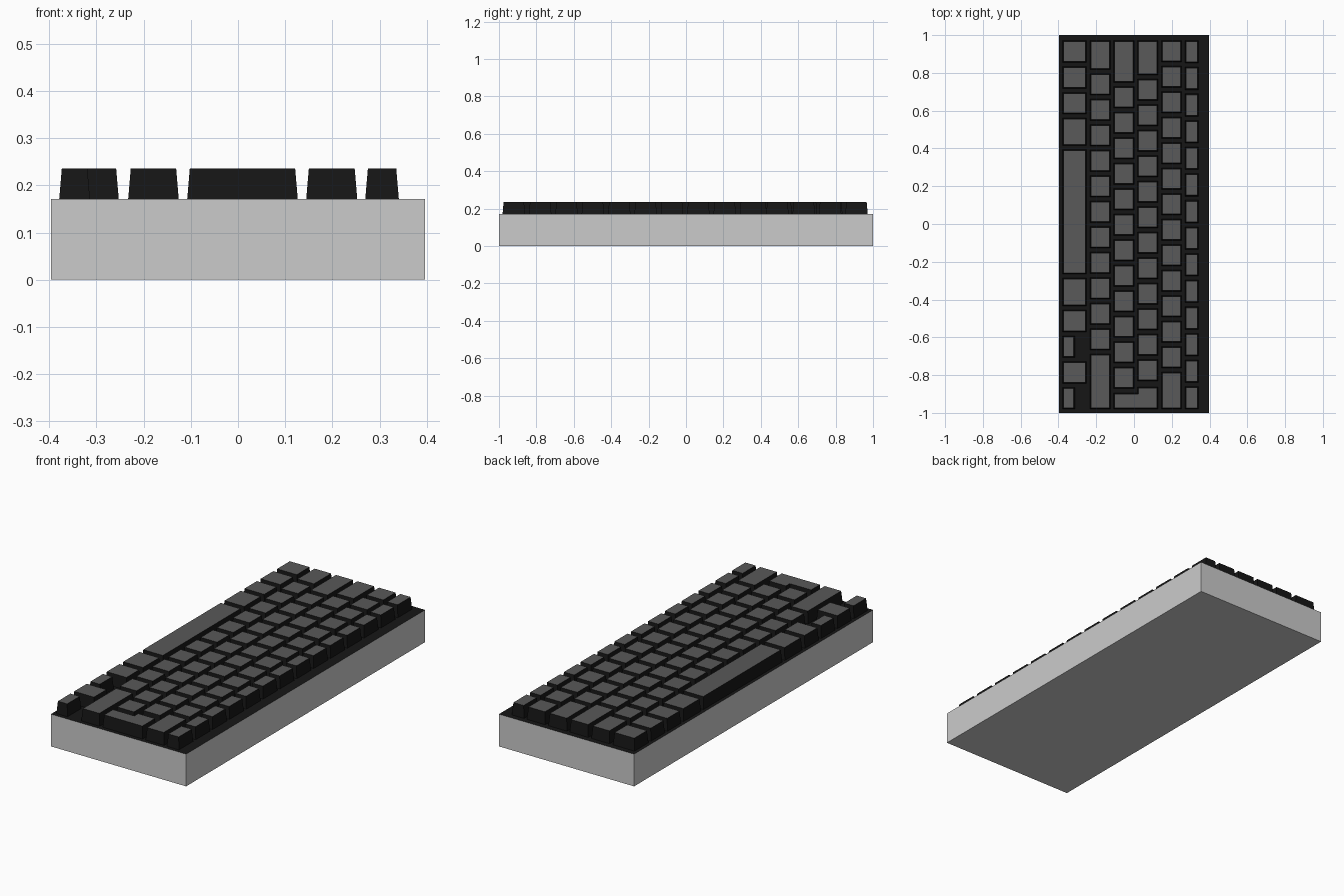
import bpy, bmesh
from mathutils import Vector

if "Cube" in bpy.data.objects:
    bpy.data.objects.remove(bpy.data.objects["Cube"])

def material(name, v):
    m = bpy.data.materials.new(name)
    m.diffuse_color = (v, v, v, 1)
    m.use_nodes = True
    m.node_tree.nodes["Principled BSDF"].inputs["Base Color"].default_value = m.diffuse_color
    return m

BLACK = material("black", 0.008)
TOP = material("dark_grey", 0.1)
CASE = material("case_grey", 0.8)

BASE_Z, KEY_Z = 0.171, 0.236
U, GAP, START, FLARE = 0.135, 0.032, 0.966, 0.0055

def prism(name, base, top, z0, z1, mats, bottom=True):
    """Closed prism between two outlines; mats = (side, top)."""
    bm = bmesh.new()
    lo = [bm.verts.new((x, y, z0)) for x, y in base]
    hi = [bm.verts.new((x, y, z1)) for x, y in top]
    n = len(lo)
    for i in range(n):
        j = (i + 1) % n
        bm.faces.new((lo[i], lo[j], hi[j], hi[i]))
    bm.faces.new(hi).material_index = 1
    if bottom:
        bm.faces.new(lo[::-1])
    mesh = bpy.data.meshes.new(name)
    bm.to_mesh(mesh)
    bm.free()
    for m in mats:
        mesh.materials.append(m)
    obj = bpy.data.objects.new(name, mesh)
    bpy.context.collection.objects.link(obj)
    return obj

def rect(x0, x1, y0, y1):
    return [(x0, y0), (x1, y0), (x1, y1), (x0, y1)]

def grow(pts, d):
    """Offset a right-angled counter-clockwise outline outward."""
    out = []
    for i, p in enumerate(pts):
        a = (Vector(p) - Vector(pts[i - 1])).normalized()
        b = (Vector(pts[(i + 1) % len(pts)]) - Vector(p)).normalized()
        out.append((p[0] + d * (a.y + b.y), p[1] - d * (a.x + b.x)))
    return out

def key(name, outline):
    prism(name, grow(outline, FLARE), outline, BASE_Z, KEY_Z, (BLACK, TOP), False)

# Case with black top plate
body = rect(-0.396, 0.396, -1, 1)
prism("case", body, body, 0, BASE_Z, (CASE, BLACK))

# Key rows: name, x range of key tops, key widths in units (from +y to -y)
rows = [
    ("function_key", 0.275, 0.335, [1.044] * 14),
    ("number_key", 0.150, 0.247, [1] * 13 + [1.61]),
    ("upper_letter_key", 0.023, 0.121, [1.51] + [1] * 12),
    ("home_letter_key", -0.102, -0.004, [1.80] + [1] * 12),
    ("lower_letter_key", -0.227, -0.131, [1.30] + [1] * 11 + [2.31]),
    ("bottom_key", -0.373, -0.258,
     [1.02, 1.02, 1, 1.24, 5.04, 1.24, 1.02, 1.01, 1.01, 1.01]),
]
for name, x0, x1, widths in rows:
    y = START
    for i, w in enumerate(widths):
        side_arrow = name == "bottom_key" and i in (7, 9)
        right = -0.319 if side_arrow else x1
        label = "side_arrow_key" if side_arrow else name
        key(f"{label}_{i + 1}", rect(x0, right, y - w * U + GAP, y))
        y -= w * U

# L-shaped enter key
key("enter_key", [(-0.102, -0.974), (0.121, -0.974), (0.121, -0.869),
                  (0.023, -0.869), (0.023, -0.901), (-0.102, -0.901)])
